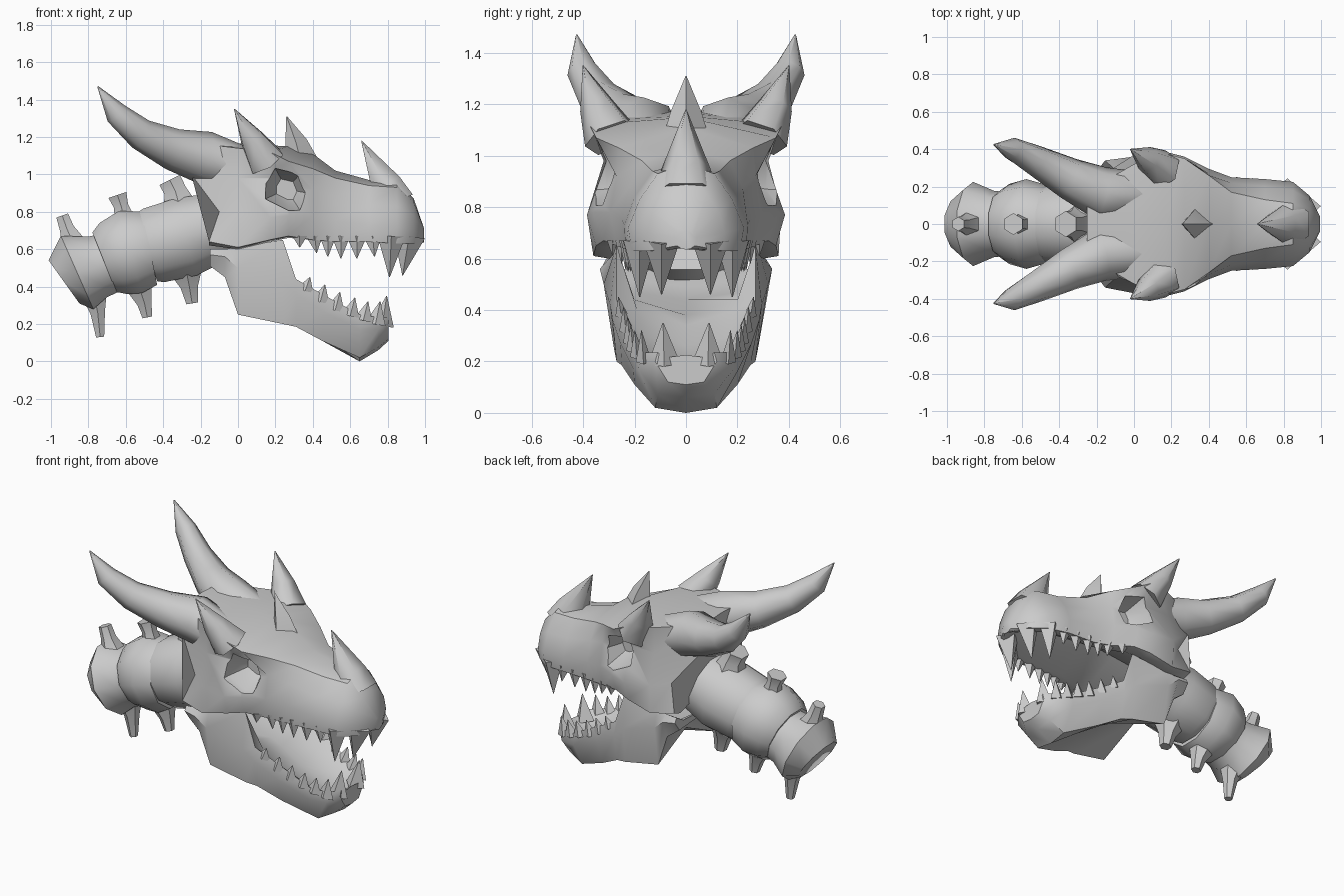
import bpy, bmesh, math
from mathutils import Vector


def make(name, ring_sets, angle=38):
    """Skin each list of rings into a closed tube, all in one object."""
    bm = bmesh.new()
    for rings in ring_sets:
        loops = [[bm.verts.new(p) for p in ring] for ring in rings]
        n = len(loops[0])
        for a, b in zip(loops, loops[1:]):
            for i in range(n):
                j = (i + 1) % n
                bm.faces.new((a[i], a[j], b[j], b[i]))
        bm.faces.new(loops[0][::-1])
        bm.faces.new(loops[-1])
    bmesh.ops.recalc_face_normals(bm, faces=bm.faces)
    me = bpy.data.meshes.new(name)
    bm.to_mesh(me)
    bm.free()
    ob = bpy.data.objects.new(name, me)
    bpy.context.collection.objects.link(ob)
    smooth(ob, angle)
    return ob


def smooth(ob, angle):
    bpy.ops.object.select_all(action='DESELECT')
    ob.select_set(True)
    bpy.context.view_layer.objects.active = ob
    bpy.ops.object.shade_smooth_by_angle(angle=math.radians(angle))


def mirrored_ring(row):
    """Row: x, top z, (y, z) pairs down one side, bottom z."""
    x, top, bottom = row[0], row[1], row[-1]
    side = list(zip(row[2:-1:2], row[3:-1:2]))
    return ([(x, 0, top)] + [(x, y, z) for y, z in side] + [(x, 0, bottom)]
            + [(x, -y, z) for y, z in reversed(side)])


def tube(path, sides, s=1, thin=1):
    """Rings of (x, y, z, radius) set square to the path; s=-1 mirrors it."""
    pts = [Vector((x, y * s, z)) for x, y, z, r in path]
    rings = []
    for i, p in enumerate(pts):
        t = (pts[min(i + 1, len(pts) - 1)] - pts[max(i - 1, 0)]).normalized()
        u = Vector((0, 1, 0))
        u = (u - t * t.dot(u)).normalized()
        v = t.cross(u)
        r = path[i][3]
        rings.append([p + r * (u * thin * math.cos(k * math.tau / sides)
                               + v * math.sin(k * math.tau / sides)) for k in range(sides)])
    return rings


def both(paths, sides, thin=1):
    return [tube(p, sides, s, thin) for p in paths for s in (1, -1)]


# Skull with hollow palate: crown, brow, side, cheek, rim, inner rim, palate
skull_rows = [
    (-.17, 1.18, .22, 1.17, .26, 1.0, .29, .80, .34, .64, .28, .62, .70),
    (0, 1.165, .32, 1.14, .32, .98, .37, .79, .36, .61, .30, .60, .76),
    (.17, 1.155, .375, 1.12, .31, .98, .385, .77, .35, .65, .28, .64, .78),
    (.27, 1.15, .35, 1.07, .29, .95, .36, .78, .32, .67, .25, .66, .79),
    (.40, 1.11, .26, 1.03, .27, .92, .295, .78, .27, .65, .20, .65, .79),
    (.52, 1.02, .17, .98, .22, .88, .25, .75, .245, .64, .19, .64, .77),
    (.70, .97, .13, .94, .20, .84, .24, .73, .235, .64, .18, .64, .75),
    (.85, .97, .11, .93, .18, .83, .225, .72, .21, .63, .15, .63, .72),
    (.94, .87, .08, .85, .13, .78, .15, .70, .14, .63, .10, .63, .66),
    (.995, .71, .02, .71, .03, .70, .04, .68, .035, .65, .02, .64, .635)]
skull_rings = [mirrored_ring(r) for r in skull_rows]
# Back of the head: upper part sweeps back, notch above the cheek
skull_rings[0] = [(-.25 if z > .95 else -.10 if z > .75 else -.155, y * (.8 if z > .95 else 1), z)
                  for x, y, z in skull_rings[0]]
skull = make("skull", [skull_rings])

# Eye sockets cut as tapered pits
outline = [(.15, .95), (.20, 1.03), (.33, 1.0), (.37, .90), (.33, .81), (.27, .81), (.15, .87)]
pits = []
for s in (1, -1):
    pits.append([[(.26 + (x - .26) * k, s * y, .92 + (z - .92) * k) for x, z in outline]
                 for y, k in ((.48, 1.15), (.31, 1.0), (.19, .5))])
cutter = make("eye_cutter", pits)
cutter.hide_render = True
mod = skull.modifiers.new("eyes", 'BOOLEAN')
mod.object = cutter
mod.solver = 'EXACT'
bpy.context.view_layer.objects.active = skull
bpy.ops.object.modifier_apply(modifier=mod.name)
bpy.data.objects.remove(cutter)
smooth(skull, 45)

# Lower jaw trough: floor, inner wall, rim, outer wall, lower edge, underside
jaw_rows = [
    (-.15, .55, .24, .56, .31, .60, .325, .57, .28, .51, .53),
    (-.07, .49, .24, .52, .30, .60, .335, .56, .29, .45, .48),
    (0, .44, .22, .47, .29, .61, .32, .50, .28, .25, .38),
    (.24, .38, .20, .44, .27, .65, .295, .42, .27, .20, .29),
    (.31, .34, .19, .40, .27, .44, .285, .36, .25, .185, .24),
    (.45, .26, .17, .30, .24, .36, .255, .27, .20, .11, .14),
    (.65, .18, .13, .20, .205, .25, .205, .17, .12, .02, 0),
    (.75, .18, .11, .19, .175, .235, .185, .17, .11, .075, .06),
    (.805, .225, .08, .215, .11, .235, .12, .20, .07, .12, .11)]
make("lower_jaw", [[mirrored_ring(r) for r in jaw_rows]])

# Long swept horns
make("rear_horns", both([[
    (.02, .16, 1.03, .12), (-.18, .165, 1.09, .142), (-.35, .245, 1.135, .112),
    (-.52, .335, 1.215, .085), (-.65, .40, 1.325, .063), (-.75, .425, 1.47, .003)]], 8), 60)

# Brow, crown and nose horns
make("brow_horns", both([[(.15, .29, 1.07, .11), (.075, .345, 1.19, .07), (-.02, .40, 1.35, .002)]], 6), 60)
make("crown_horn", [tube([(.335, 0, 1.07, .09), (.31, 0, 1.17, .06), (.26, 0, 1.31, .002)], 4)])
make("nose_horn", [tube([(.83, 0, .85, .13), (.79, 0, .95, .095), (.66, 0, 1.18, .002)], 6)], 60)

# Upper teeth: x, y, tip z, radius, tip x shift
upper = [(.33, .285, .61, .04, 0), (.41, .25, .58, .045, .01), (.48, .235, .56, .045, 0),
         (.55, .225, .55, .05, 0), (.635, .215, .55, .055, 0), (.72, .21, .56, .05, .01)]
fangs = [(.82, .18, .45, .075, -.01), (.915, .095, .46, .085, -.035)]
for name, rows, thin in (("upper_teeth", upper, .55), ("upper_fangs", fangs, .85)):
    make(name, both([[(x, y, .67, r), (x + dx, y, z, .002)] for x, y, z, r, dx in rows], 4, thin))

# Lower teeth: x, y, base z, tip z, radius
lower = [(.36, .25, .38, .45, .045), (.44, .232, .32, .41, .05), (.52, .217, .275, .37, .05),
         (.60, .205, .245, .34, .05), (.67, .19, .22, .32, .05), (.735, .165, .20, .32, .055)]
front = [(.77, .085, .19, .35, .085)]
for name, rows, thin in (("lower_teeth", lower, .55), ("lower_front_teeth", front, 1)):
    make(name, both([[(x, y, b, r if thin < 1 else r * .75), (x + .025, y * 1.05, t, .002)]
                     for x, y, b, t, r in rows], 4, thin))

# Neck vertebrae
bones = [[(-.93, 0, .425, .15), (-.86, 0, .475, .225), (-.75, 0, .505, .178), (-.68, 0, .53, .17)],
         [(-.715, 0, .53, .18), (-.665, 0, .55, .215), (-.575, 0, .585, .24), (-.47, 0, .605, .21)],
         [(-.50, 0, .60, .195), (-.45, 0, .62, .215), (-.28, 0, .665, .225), (-.08, 0, .73, .19)]]
make("neck_vertebrae", [tube(b, 10) for b in bones], 45)

# Blunt spines above and below the neck
spines = [[(-.88, 0, .63, .075), (-.915, 0, .71, .045), (-.94, 0, .78, .038)],
          [(-.61, 0, .77, .06), (-.625, 0, .83, .045), (-.645, 0, .89, .058)],
          [(-.31, 0, .82, .11), (-.335, 0, .91, .07), (-.365, 0, .97, .07)],
          [(-.77, 0, .36, .08), (-.75, 0, .26, .045), (-.737, 0, .13, .025)],
          [(-.53, 0, .40, .08), (-.50, 0, .31, .045), (-.485, 0, .235, .03)],
          [(-.28, 0, .50, .11), (-.26, 0, .40, .055), (-.245, 0, .31, .036)]]
make("neck_spines", [tube(p, 6) for p in spines])
